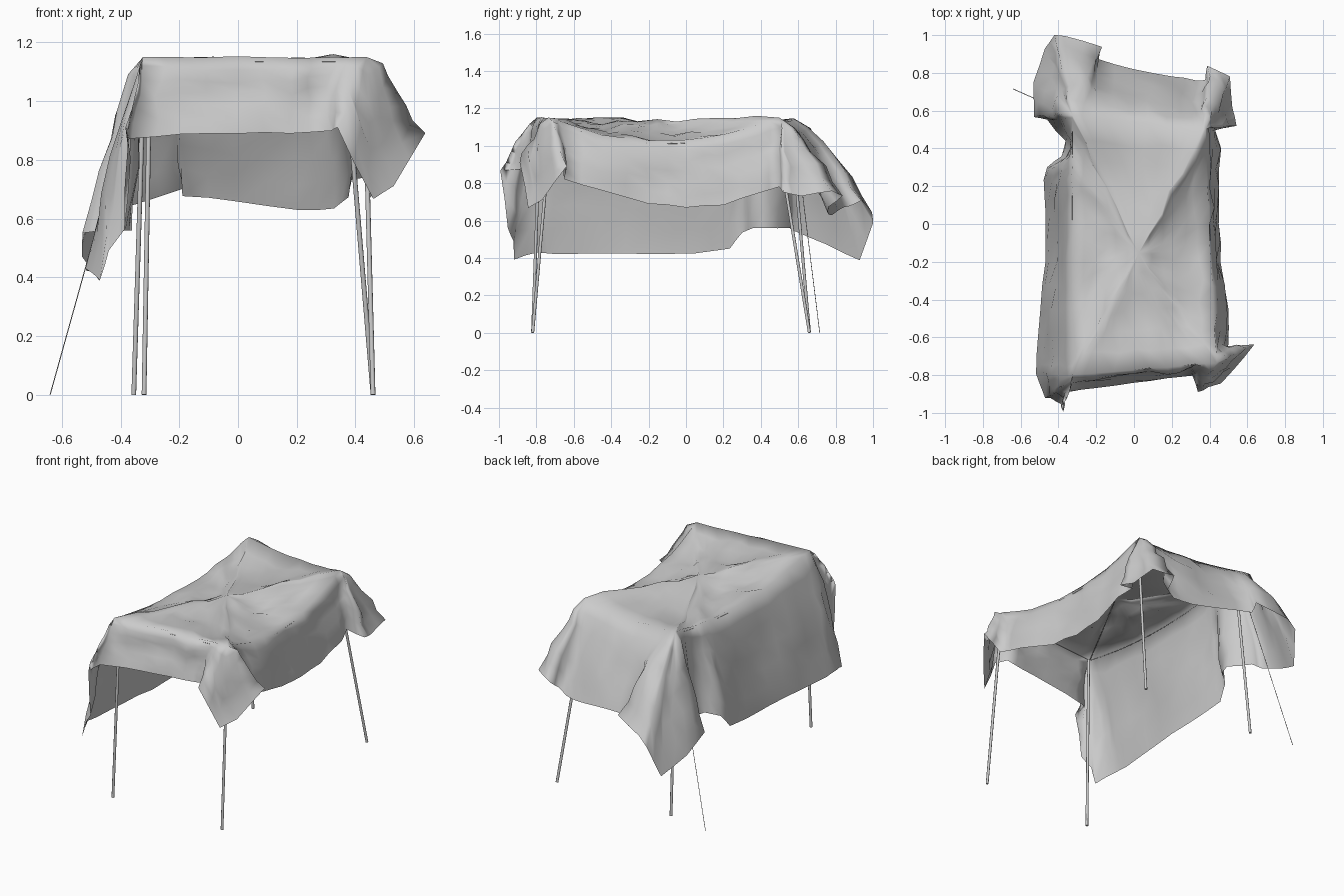
import bpy, bmesh, math
from mathutils import Vector, noise

if "Cube" in bpy.data.objects:
    bpy.data.objects.remove(bpy.data.objects["Cube"])

TOP = 1.15
FL, FR = Vector((-.325, -.80, TOP)), Vector((.435, -.735, TOP))
BR, BL = Vector((.375, .495, TOP)), Vector((-.325, .575, TOP))


def on_rope(a, b, t, sag):
    """Point on a slightly hanging line between two pole tops."""
    p = a.lerp(b, t)
    p.z -= sag * 4 * t * (1 - t)
    return p


def tube(name, pts, radius, sides=2):
    cu = bpy.data.curves.new(name, 'CURVE')
    cu.dimensions = '3D'
    cu.bevel_depth = radius
    cu.bevel_resolution = sides
    cu.use_fill_caps = True
    sp = cu.splines.new('POLY')
    sp.points.add(len(pts) - 1)
    for q, p in zip(sp.points, pts):
        q.co = (*p, 1)
    ob = bpy.data.objects.new(name, cu)
    bpy.context.collection.objects.link(ob)
    return ob


# Leaning poles
for name, foot, head in (("front_left_pole", (-.32, -.82, 0), (-.30, -.78, 1.125)),
                         ("front_right_pole", (.46, -.82, 0), (.43, -.72, 1.125)),
                         ("back_right_pole", (.46, .66, 0), (.365, .475, 1.125)),
                         ("back_left_pole", (-.355, .66, 0), (-.32, .56, 1.125))):
    tube(name, [foot, head], .0085)

# Ropes between the pole tops, one across the diagonal, and the guy line
SIDES = (("front", FL, FR, .0), ("right", FR, BR, .125), ("back", BR, BL, .03), ("left", BL, FL, .075))
for name, a, b, sag in SIDES + (("diagonal", FL, BR, .01),):
    tube(name + "_rope", [on_rope(a, b, i / 12, sag) - Vector((0, 0, .015)) for i in range(13)], .002, 0)
tube("guy_line", [BL - Vector((0, 0, .02)), (-.64, .715, 0)], .0018, 0)

# Hem of the cloth: a hanging side, then the corner flap that follows it
HEM = {
    "front": ([(-.36, -.89, .87), (-.2, -.87, .885), (0, -.84, .885), (.18, -.82, .89), (.32, -.80, .90)],
              [(.335, -.89, .91), (.46, -.84, .67), (.53, -.77, .71), (.64, -.64, .89)]),
    "right": ([(.50, -.65, .82), (.50, -.45, .76), (.46, -.2, .69), (.45, 0, .67), (.45, .2, .685),
               (.46, .4, .75), (.43, .5, .78)],
              [(.545, .52, .75), (.52, .62, .73), (.505, .78, .76), (.39, .84, .73)]),
    "back": ([(.38, .76, .67), (.33, .76, .63), (.2, .78, .63), (0, .82, .66), (-.19, .87, .68)],
             [(-.17, .94, .71), (-.36, 1.0, .64), (-.42, 1.0, .59), (-.47, .93, .385), (-.53, .75, .47),
              (-.535, .57, .55)]),
    "left": ([(-.46, .55, .56), (-.36, .44, .56), (-.38, .36, .56), (-.46, .3, .54), (-.48, .23, .45),
              (-.47, .05, .425), (-.47, -.2, .42), (-.50, -.45, .425), (-.51, -.7, .42)],
             [(-.52, -.79, .43), (-.47, -.92, .39), (-.44, -.92, .49), (-.39, -.95, .56), (-.375, -.99, .87)]),
}

stations = []                       # (point on the rope, point on the hem)
for name, a, b, sag in SIDES:
    side, corner = HEM[name]
    for p in map(Vector, side):
        d = (b - a).xy
        t = min(1, max(0, (p - a).xy.dot(d) / d.length_squared))
        stations.append((on_rope(a, b, t, sag), p))
    stations += [(b.copy(), Vector(p)) for p in corner]

# One extra station between each pair
fine = []
for i, (e, h) in enumerate(stations):
    e2, h2 = stations[(i + 1) % len(stations)]
    fine += [(e, h), (e.lerp(e2, .5), h.lerp(h2, .5))]

# Cloth rings: from the middle of the diagonal ridge out to the ropes, then down to the hem
CENTRE = FL.lerp(BR, .5) - Vector((0, 0, .008))
RIDGE = (BR - FL).xy.normalized()
rings = []
for k in range(1, 7):
    s = k / 6
    ring = []
    for e, h in fine:
        p = CENTRE.lerp(e, s)
        off = abs(RIDGE.cross((e - CENTRE).xy)) / .6
        p.z -= .05 * min(off, 1) * math.sin(math.pi * s)
        ring.append(p)
    rings.append(ring)
for k in range(1, 7):
    s = k / 6
    ring = []
    for e, h in fine:
        p = e.lerp(h, s ** .85)
        p.z = e.z + (h.z - e.z) * s ** 1.12
        ring.append(p)
    rings.append(ring)


def crumple(p, r):
    amp = .008 if r in (5, 11) else .03
    q = p + noise.noise_vector(p * 9) * amp
    q.z = min(q.z, 1.16)
    return q


bm = bmesh.new()
mid = bm.verts.new(CENTRE)
grid = [[bm.verts.new(crumple(p, r)) for p in ring] for r, ring in enumerate(rings)]
n = len(fine)
for i in range(n):
    j = (i + 1) % n
    bm.faces.new((mid, grid[0][i], grid[0][j]))
    for lo, hi in zip(grid, grid[1:]):
        bm.faces.new((lo[i], hi[i], hi[j], lo[j]))
bmesh.ops.remove_doubles(bm, verts=bm.verts, dist=.0005)
bmesh.ops.recalc_face_normals(bm, faces=bm.faces)
me = bpy.data.meshes.new("draped_cloth")
bm.to_mesh(me)
bm.free()
for f in me.polygons:
    f.use_smooth = True
cloth = bpy.data.objects.new("draped_cloth", me)
bpy.context.collection.objects.link(cloth)
